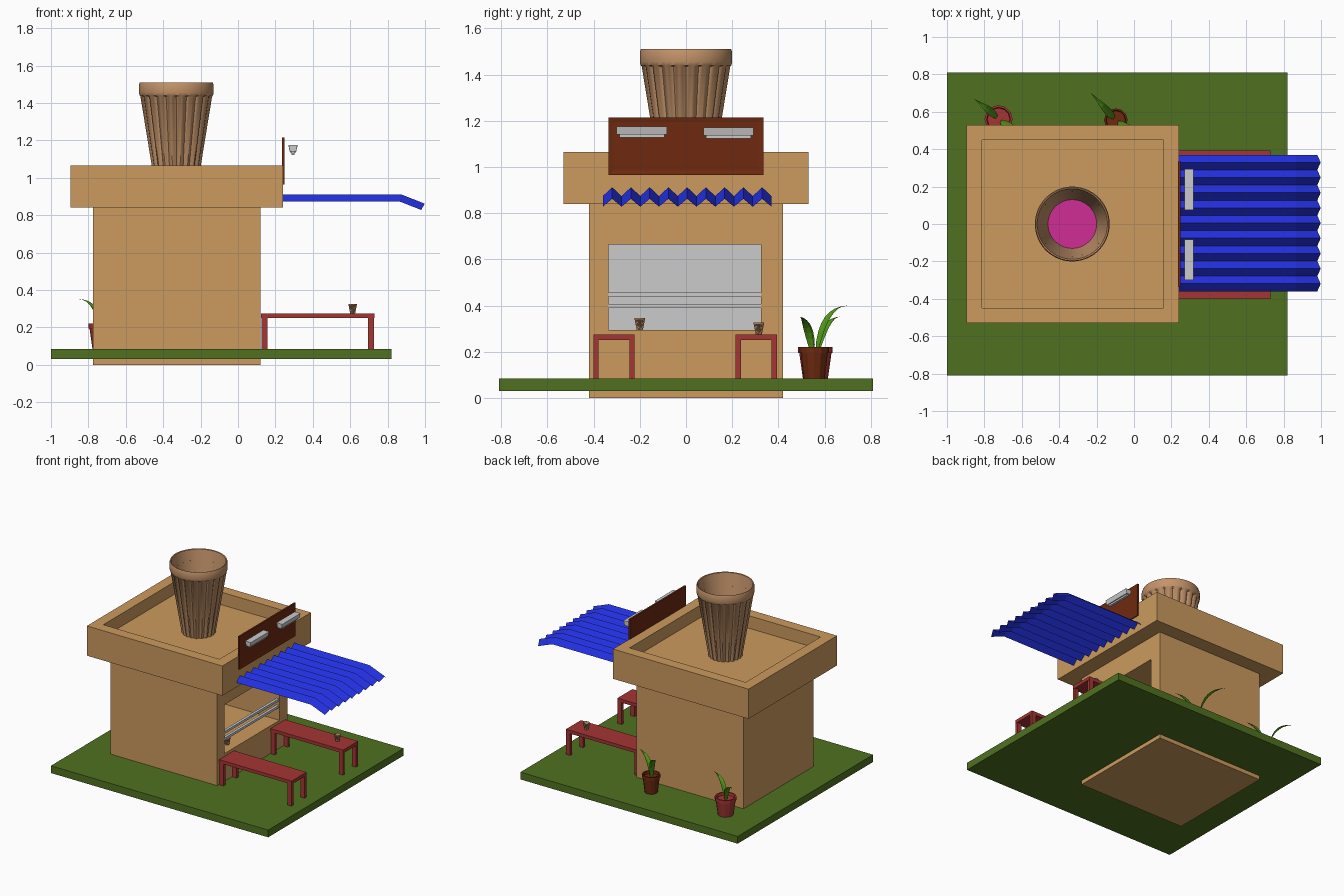
import bpy, bmesh, math
from mathutils import Vector

if "Cube" in bpy.data.objects:
    bpy.data.objects.remove(bpy.data.objects["Cube"])


def material(name, r, g, b):
    lin = lambda c: (c / 255 / 12.92) if c < 10 else ((c / 255 + 0.055) / 1.055) ** 2.4
    m = bpy.data.materials.new(name)
    m.diffuse_color = (lin(r), lin(g), lin(b), 1)
    m.use_nodes = True
    m.node_tree.nodes["Principled BSDF"].inputs["Base Color"].default_value = m.diffuse_color
    return m


TAN = material("tan plaster", 204, 155, 94)
GRASS = material("grass green", 80, 113, 32)
BLUE = material("awning blue", 34, 47, 222)
BROWN = material("dark brown", 110, 42, 15)
RED = material("bench red", 164, 54, 51)
CLAY = material("clay", 196, 148, 106)
GREY = material("light grey", 203, 203, 203)
PINK = material("magenta", 207, 45, 150)
LEAF = material("leaf green", 82, 152, 24)


def finish(bm, name, mats, smooth=False, recalc=True):
    if recalc:
        bmesh.ops.recalc_face_normals(bm, faces=bm.faces[:])
    me = bpy.data.meshes.new(name)
    bm.to_mesh(me)
    bm.free()
    for m in mats:
        me.materials.append(m)
    if smooth:
        me.polygons.foreach_set("use_smooth", [True] * len(me.polygons))
        me.set_sharp_from_angle(angle=math.radians(35))
    ob = bpy.data.objects.new(name, me)
    bpy.context.collection.objects.link(ob)
    return ob


def box_bm(x0, x1, y0, y1, z0, z1, bm=None):
    bm = bm or bmesh.new()
    for v in bmesh.ops.create_cube(bm, size=1)["verts"]:
        v.co = ((x0 + x1) / 2 + v.co.x * (x1 - x0),
                (y0 + y1) / 2 + v.co.y * (y1 - y0),
                (z0 + z1) / 2 + v.co.z * (z1 - z0))
    return bm


def facing(bm, direction):
    bm.normal_update()
    return max(bm.faces, key=lambda f: f.normal.dot(Vector(direction)))


def lathe_bm(rings, n):
    """rings: (radius, z, groove depth); first and last rings are capped."""
    bm = bmesh.new()
    loops = []
    for r, z, g in rings:
        loop = []
        for i in range(n):
            a = 2 * math.pi * i / n
            rr = r - g * (1 - abs(math.sin(10 * a)))
            loop.append(bm.verts.new((rr * math.cos(a), rr * math.sin(a), z)))
        loops.append(loop)
    for a, b in zip(loops, loops[1:]):
        for i in range(n):
            j = (i + 1) % n
            bm.faces.new((a[i], a[j], b[j], b[i]))
    bm.faces.new(loops[0])
    return bm, bm.faces.new(loops[-1])


# Ground slab
finish(box_bm(-1, 0.82, -0.81, 0.81, 0.03, 0.085), "lawn", [GRASS])

# Building with a serving window cut into the right side, grey back wall
bm = box_bm(-0.775, 0.12, -0.42, 0.42, 0, 0.9)
f = facing(bm, (1, 0, 0))
bmesh.ops.inset_individual(bm, faces=[f], thickness=0.05)
for v in f.verts:
    v.co.y = 0.325 if v.co.y > 0 else -0.335
    v.co.z = 0.665 if v.co.z > 0.45 else 0.295
back = bmesh.ops.extrude_discrete_faces(bm, faces=[f])["faces"][0]
for v in back.verts:
    v.co.x -= 0.6
back.material_index = 1
finish(bm, "stall_body", [TAN, GREY])

# Roof with sunken top
bm = box_bm(-0.895, 0.24, -0.53, 0.53, 0.84, 1.065)
f = facing(bm, (0, 0, 1))
bmesh.ops.inset_individual(bm, faces=[f], thickness=0.115)
floor = bmesh.ops.extrude_discrete_faces(bm, faces=[f])["faces"][0]
for v in floor.verts:
    v.co.z = 0.97
finish(bm, "roof_parapet", [TAN])

# Window rails
for i, z in enumerate((0.398, 0.448)):
    finish(box_bm(0.095, 0.115, -0.335, 0.325, z - 0.009, z + 0.009), f"window_rail_{i}", [GREY])

# Fluted cup, with small copies on the sill and a bench
bm, drink = lathe_bm([(0.117, 0, 0.012), (0.194, 0.465, 0.018), (0.196, 0.47, 0), (0.2, 0.485, 0),
                      (0.2, 0.525, 0), (0.195, 0.54, 0), (0.188, 0.537, 0), (0.13, 0.18, 0)], 80)
drink.material_index = 1
big_cup = finish(bm, "roof_cup", [CLAY, PINK], smooth=True)
big_cup.location = (-0.33, 0, 0.97)
for name, loc in (("sill_cup", (0.05, -0.2, 0.295)), ("bench_cup", (0.613, 0.315, 0.275))):
    ob = bpy.data.objects.new(name, big_cup.data)
    ob.location, ob.scale = loc, (0.115, 0.115, 0.095)
    bpy.context.collection.objects.link(ob)

# Sign board with inset panel
bm = box_bm(0.235, 0.248, -0.335, 0.335, 0.965, 1.215)
bmesh.ops.inset_individual(bm, faces=[facing(bm, (1, 0, 0))], thickness=0.03, depth=-0.004)
finish(bm, "sign_board", [BROWN])

# Sign lamps: tapered housing and tube below
for name, y0, z in (("left", -0.3, 1.14), ("right", 0.075, 1.135)):
    bm = box_bm(0.27, 0.318, y0, y0 + 0.218, z, z + 0.035)
    for v in bm.verts:
        if v.co.z < z + 0.01:
            v.co.x += 0.008 if v.co.x < 0.29 else -0.008
    box_bm(0.285, 0.303, y0 + 0.012, y0 + 0.206, z - 0.012, z + 0.002, bm)
    finish(bm, f"{name}_sign_lamp", [GREY])

# Corrugated awning with drooping edge
PEAK = ((0.238, 0.912), (0.87, 0.912), (0.998, 0.862))
VALLEY = ((0.238, 0.874), (0.862, 0.874), (0.98, 0.828))
bm = bmesh.new()
rows = [[bm.verts.new((x, -0.36 + 0.73 * i / 18, z)) for x, z in (PEAK if i % 2 else VALLEY)]
        for i in range(19)]
for a, b in zip(rows, rows[1:]):
    for k in range(2):
        bm.faces.new((a[k], a[k + 1], b[k + 1], b[k]))
bmesh.ops.solidify(bm, geom=bm.faces[:], thickness=0.004)
finish(bm, "awning", [BLUE])

# Benches
for name, y0 in (("front", -0.4), ("back", 0.215)):
    y1 = y0 + 0.178
    bm = box_bm(0.122, 0.73, y0, y1, 0.25, 0.275)
    for x in (0.125, 0.695):
        for y in (y0, y1 - 0.022):
            box_bm(x, x + 0.033, y, y + 0.022, 0.08, 0.251, bm)
    finish(bm, f"{name}_bench", [RED])


def leaf(name, base, mid, tip, width):
    p0, p1, p2 = Vector(base), Vector(mid), Vector(tip)
    d = p2 - p0
    side = Vector((-d.y, d.x, 0)).normalized()
    bm = bmesh.new()
    rows, n = [], 8
    for i in range(n + 1):
        t = i / n
        c = p0 * (1 - t) ** 2 + p1 * 2 * t * (1 - t) + p2 * t * t
        w = width * (0.35 + 0.65 * math.sin(math.pi * t ** 0.8)) * (1 - t ** 4) + 0.0005
        up = Vector((0, 0, w * 0.35))
        rows.append([bm.verts.new(q) for q in (c - side * w + up, c, c + side * w + up)])
    for a, b in zip(rows, rows[1:]):
        for k in range(2):
            bm.faces.new((a[k], a[k + 1], b[k + 1], b[k]))
    finish(bm, name, [LEAF], recalc=False)


# Potted plants behind the stall
for name, x, y, r, mat, tip in (("left", -0.724, 0.56, 0.075, RED, (-0.853, 0.668, 0.352)),
                                ("right", -0.097, 0.555, 0.063, BROWN, (-0.23, 0.70, 0.40))):
    bm, _ = lathe_bm([(r * 0.72, 0.083, 0), (r * 0.93, 0.195, 0), (r, 0.195, 0), (r, 0.22, 0),
                      (r * 0.85, 0.22, 0), (r * 0.8, 0.2, 0)], 12)
    finish(bm, f"{name}_plant_pot", [mat]).location = (x, y, 0)
    leaf(f"{name}_long_leaf", (x - 0.01, y + 0.01, 0.195), (x - 0.035, y + 0.04, tip[2] - 0.01), tip, 0.02)
    leaf(f"{name}_short_leaf", (x + 0.01, y - 0.01, 0.195), (x + 0.03, y - 0.03, 0.33),
         (x + 0.14, y - 0.06, 0.35), 0.018)
